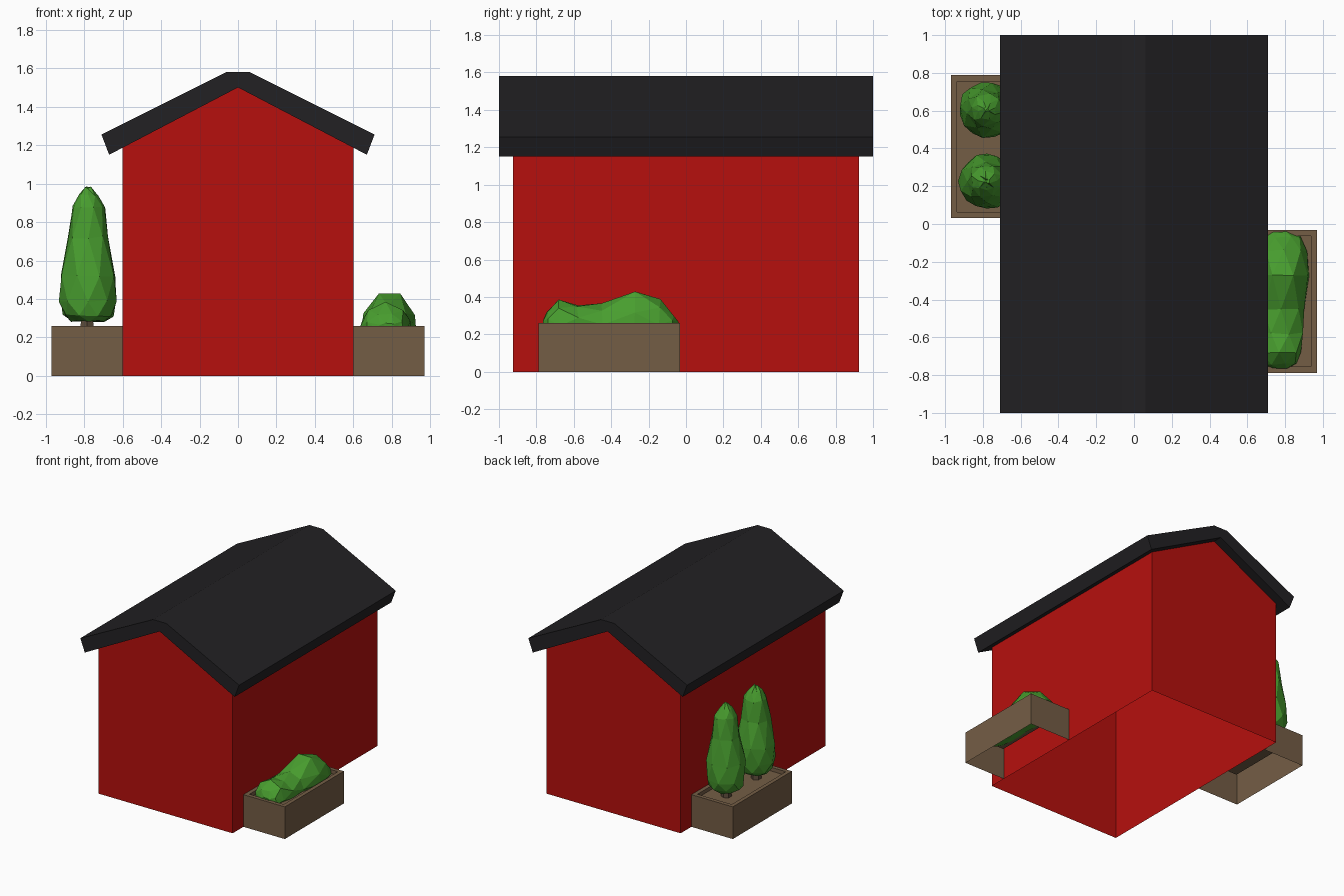
import bpy, bmesh, math, random
from mathutils import Vector

if "Cube" in bpy.data.objects:
    bpy.data.objects.remove(bpy.data.objects["Cube"])

random.seed(4)


def material(name, rgb):
    m = bpy.data.materials.new(name)
    m.diffuse_color = (*rgb, 1)
    m.use_nodes = True
    m.node_tree.nodes["Principled BSDF"].inputs["Base Color"].default_value = m.diffuse_color
    return m


RED = material("red_paint", (0.47, 0.005, 0.004))
BLACK = material("black_roofing", (0.016, 0.015, 0.017))
WOOD = material("brown_wood", (0.175, 0.11, 0.06))
BARK = material("dark_bark", (0.11, 0.075, 0.045))
GREEN = material("leaf_green", (0.065, 0.34, 0.028))


def finish(bm, name, mat):
    mesh = bpy.data.meshes.new(name)
    bm.to_mesh(mesh)
    bm.free()
    mesh.materials.append(mat)
    ob = bpy.data.objects.new(name, mesh)
    bpy.context.collection.objects.link(ob)
    return ob


def prism(profile, half):
    """Extrude an xz profile along y, from -half to half."""
    bm = bmesh.new()
    face = bm.faces.new([bm.verts.new((x, -half, z)) for x, z in profile])
    out = bmesh.ops.extrude_face_region(bm, geom=[face], use_keep_orig=True)
    verts = [v for v in out["geom"] if isinstance(v, bmesh.types.BMVert)]
    bmesh.ops.translate(bm, vec=(0, 2 * half, 0), verts=verts)
    bmesh.ops.recalc_face_normals(bm, faces=bm.faces)
    return bm


def loft(name, rings, mat, jitter):
    """Join rings of equal length with staggered triangles and cap both ends."""
    bm = bmesh.new()
    rows = [[bm.verts.new(Vector(p) + Vector([random.uniform(-jitter, jitter) for _ in "xyz"]))
             for p in ring] for ring in rings]
    n = len(rows[0])
    for a, b in zip(rows, rows[1:]):
        for i in range(n):
            j = (i + 1) % n
            bm.faces.new((a[i], a[j], b[i]))
            bm.faces.new((a[j], b[j], b[i]))
    bm.faces.new(rows[0])
    bm.faces.new(rows[-1])
    bmesh.ops.triangulate(bm, faces=[f for f in bm.faces if len(f.verts) > 3])
    bmesh.ops.recalc_face_normals(bm, faces=bm.faces)
    return finish(bm, name, mat)


# House walls: gabled shell, open underneath and closed above by the roof
bm = prism([(-0.6, 0), (0.6, 0), (0.6, 1.187), (0, 1.5), (-0.6, 1.187)], 0.925)
bm.normal_update()
bmesh.ops.delete(bm, geom=[f for f in bm.faces if abs(f.normal.z) > 0.5], context="FACES_ONLY")
finish(bm, "house_walls", RED)

# Roof: thick folded slab with a flat ridge
bm = prism([(-0.71, 1.255), (-0.06, 1.58), (0.06, 1.58), (0.71, 1.255),
            (0.67, 1.15), (0, 1.5), (-0.67, 1.15)], 1.0)
finish(bm, "roof", BLACK)


# Planters: rimmed boxes with a sunken soil face, open below and at the wall
def planter(name, side):
    bm = bmesh.new()
    bmesh.ops.create_cube(bm, size=1)
    bmesh.ops.scale(bm, vec=(0.37, 0.755, 0.26), verts=bm.verts)
    bmesh.ops.translate(bm, vec=(0.785 * side, -0.41 * side, 0.13), verts=bm.verts)
    bm.normal_update()
    top = [f for f in bm.faces if f.normal.z > 0.9]
    hidden = [f for f in bm.faces if f.normal.z < -0.9 or f.normal.x * side < -0.9]
    bmesh.ops.inset_individual(bm, faces=top, thickness=0.045)
    bmesh.ops.inset_individual(bm, faces=top, thickness=0, depth=-0.03)
    bmesh.ops.delete(bm, geom=hidden, context="FACES")
    finish(bm, name, WOOD)


planter("left_planter", -1)
planter("right_planter", 1)

# Trees: tapered foliage on short trunks, (radius, height) profile
FOLIAGE = [(0.085, 0.285), (0.13, 0.315), (0.148, 0.39), (0.146, 0.52),
           (0.108, 0.72), (0.085, 0.88), (0.05, 0.94), (0.012, 0.98)]
for k, y in enumerate((0.225, 0.605)):
    bm = bmesh.new()
    bmesh.ops.create_cone(bm, cap_ends=True, segments=6, radius1=0.04, radius2=0.036, depth=0.09)
    bmesh.ops.translate(bm, vec=(-0.785, y, 0.265), verts=bm.verts)
    finish(bm, f"tree_trunk_{k + 1}", BARK)
    rings = []
    for r, (rad, z) in enumerate(FOLIAGE):
        angles = [math.tau * (i + r / 2 + k * 0.3) / 8 for i in range(8)]
        rings.append([(-0.78 + rad * math.cos(a), y + rad * math.sin(a), z) for a in angles])
    loft(f"tree_foliage_{k + 1}", rings, GREEN, 0.006)

# Bush: lumpy mound lofted along y, (y, centre x, half width, top z)
SECTIONS = [(-0.76, 0.77, 0.05, 0.27), (-0.74, 0.765, 0.10, 0.32), (-0.68, 0.765, 0.125, 0.38),
            (-0.58, 0.77, 0.13, 0.355), (-0.45, 0.775, 0.13, 0.36), (-0.27, 0.79, 0.145, 0.43),
            (-0.14, 0.79, 0.13, 0.38), (-0.07, 0.79, 0.10, 0.30), (-0.045, 0.77, 0.05, 0.27)]
rings = []
for s, (y, cx, w, top) in enumerate(SECTIONS):
    ring = []
    for i in range(8):
        a = math.tau * (i + s / 2) / 8
        h = (top - 0.25) * 1.04 if math.sin(a) > 0 else 0.05
        ring.append((cx + w * math.cos(a), y, 0.25 + h * math.sin(a)))
    rings.append(ring)
loft("bush", rings, GREEN, 0.006)
